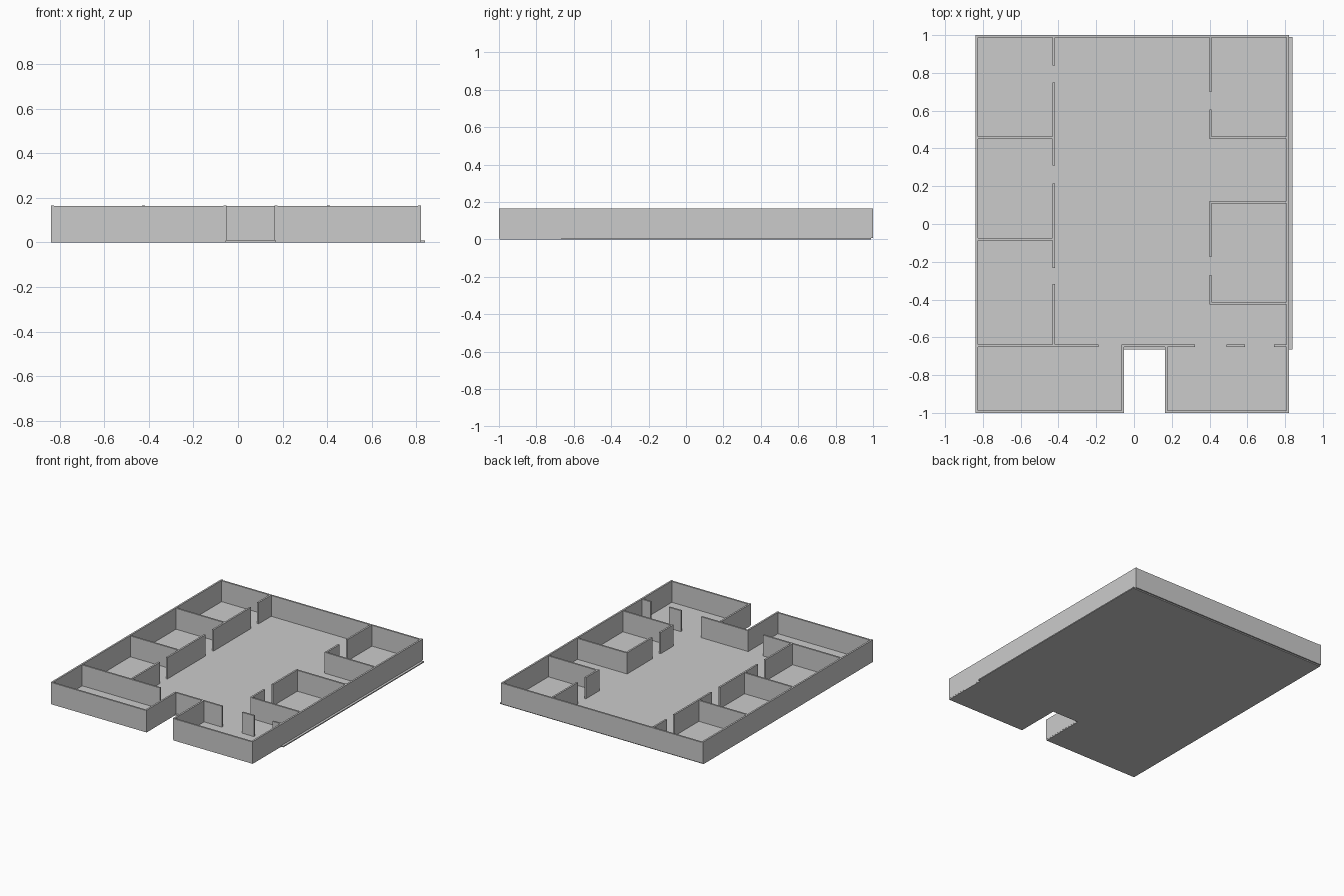
import bpy, bmesh

if "Cube" in bpy.data.objects:
    bpy.data.objects.remove(bpy.data.objects["Cube"])

FLOOR_TOP = 0.008
TOP_Y, TOP_X = 0.166, 0.163   # walls along y are slightly taller than walls along x
T = 0.013                     # wall thickness


def prism(name, outline, z0, z1):
    bm = bmesh.new()
    face = bm.faces.new([bm.verts.new((x, y, z0)) for x, y in outline])
    ext = bmesh.ops.extrude_face_region(bm, geom=[face])
    verts = [v for v in ext["geom"] if isinstance(v, bmesh.types.BMVert)]
    bmesh.ops.translate(bm, vec=(0, 0, z1 - z0), verts=verts)
    bmesh.ops.recalc_face_normals(bm, faces=bm.faces)
    mesh = bpy.data.meshes.new(name)
    bm.to_mesh(mesh)
    bm.free()
    obj = bpy.data.objects.new(name, mesh)
    bpy.context.collection.objects.link(obj)
    return obj


def box(name, x0, x1, y0, y1, top):
    prism(name, [(x0, y0), (x1, y0), (x1, y1), (x0, y1)], FLOOR_TOP, top)


def walls_along_y(name, x, spans):
    for i, (a, b) in enumerate(spans, 1):
        box(f"{name}_{i}", x - T / 2, x + T / 2, a, b, TOP_Y)


def walls_along_x(name, y, spans):
    for i, (a, b) in enumerate(spans, 1):
        box(f"{name}_{i}", a, b, y - T / 2, y + T / 2, TOP_X)


# Floor slab with entrance notch and a narrow ledge on the right
prism("floor", [(-0.838, -0.998), (-0.053, -0.998), (-0.053, -0.665), (0.167, -0.665),
                (0.167, -0.998), (0.82, -0.998), (0.82, -0.665), (0.838, -0.665),
                (0.838, 0.99), (-0.838, 0.99)], 0, FLOOR_TOP)

# Outer walls
walls_along_y("left_outer_wall", -0.832, [(-1, 1)])
walls_along_y("right_outer_wall", 0.814, [(-1, 1)])
walls_along_x("back_outer_wall", 0.9935, [(-0.826, 0.808)])
walls_along_x("front_outer_wall", -0.9935, [(-0.826, -0.065), (0.177, 0.808)])

# Entrance recess
walls_along_y("entrance_left_wall", -0.0585, [(-1, -0.652)])
walls_along_y("entrance_right_wall", 0.1705, [(-1, -0.652)])

# Front partition with door gaps
walls_along_x("front_partition", -0.645, [(-0.826, -0.187), (-0.065, 0.323),
                                          (0.49, 0.588), (0.74, 0.808)])

# Left rooms
walls_along_y("left_corridor_wall", -0.424, [(0.84, 0.987), (0.31, 0.75),
                                             (-0.233, 0.215), (-0.639, -0.318)])
for n, y in enumerate((0.457, -0.08), 1):
    walls_along_x(f"left_room_divider_{n}", y, [(-0.826, -0.43)])

# Right rooms
walls_along_y("right_corridor_wall", 0.405, [(0.70, 0.987), (0.45, 0.607),
                                             (-0.175, 0.122), (-0.425, -0.27)])
for n, y in enumerate((0.457, 0.116, -0.419), 1):
    walls_along_x(f"right_room_divider_{n}", y, [(0.411, 0.808)])
